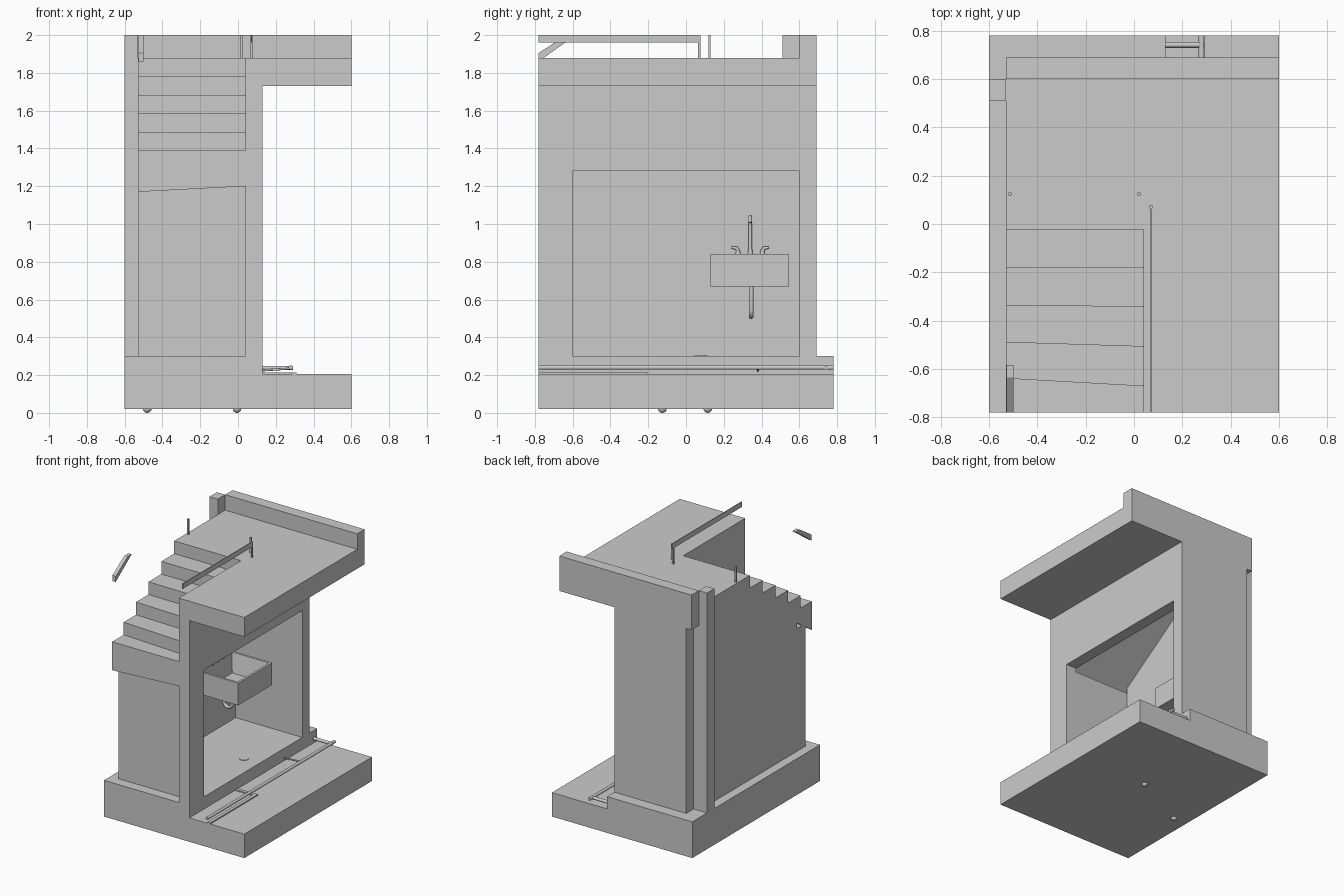
import bpy, bmesh, math

if "Cube" in bpy.data.objects:
    bpy.data.objects.remove(bpy.data.objects["Cube"])


def finish(bm, name):
    bmesh.ops.recalc_face_normals(bm, faces=bm.faces)
    me = bpy.data.meshes.new(name)
    bm.to_mesh(me)
    bm.free()
    ob = bpy.data.objects.new(name, me)
    bpy.context.collection.objects.link(ob)
    return ob


def loft(name, a, b):
    """Solid between two matching 3D outlines."""
    bm = bmesh.new()
    va = [bm.verts.new(p) for p in a]
    vb = [bm.verts.new(p) for p in b]
    bm.faces.new(va)
    bm.faces.new(vb[::-1])
    n = len(va)
    for i in range(n):
        j = (i + 1) % n
        bm.faces.new((va[i], vb[i], vb[j], va[j]))
    return finish(bm, name)


def prism_x(name, pts, x0, x1):
    return loft(name, [(x0, y, z) for y, z in pts], [(x1, y, z) for y, z in pts])


def prism_y(name, pts, y0, y1):
    return loft(name, [(x, y0, z) for x, z in pts], [(x, y1, z) for x, z in pts])


def prism_z(name, pts, z0, z1):
    return loft(name, [(x, y, z0) for x, y in pts], [(x, y, z1) for x, y in pts])


def box(name, x0, x1, y0, y1, z0, z1):
    return prism_z(name, [(x0, y0), (x1, y0), (x1, y1), (x0, y1)], z0, z1)


def smooth(ob):
    bpy.ops.object.select_all(action='DESELECT')
    ob.select_set(True)
    bpy.context.view_layer.objects.active = ob
    bpy.ops.object.shade_smooth_by_angle(angle=math.radians(40))


def tube(name, pts, r, radii=None):
    cu = bpy.data.curves.new(name, 'CURVE')
    cu.dimensions = '3D'
    cu.bevel_depth = r
    cu.bevel_resolution = 3
    cu.use_fill_caps = True
    sp = cu.splines.new('POLY')
    sp.points.add(len(pts) - 1)
    for i, p in enumerate(pts):
        sp.points[i].co = (*p, 1)
        sp.points[i].radius = radii[i] if radii else 1
    ob = bpy.data.objects.new(name, cu)
    bpy.context.collection.objects.link(ob)
    bpy.ops.object.select_all(action='DESELECT')
    ob.select_set(True)
    bpy.context.view_layer.objects.active = ob
    bpy.ops.object.convert(target='MESH')
    smooth(bpy.context.view_layer.objects.active)


def arc_xz(cx, y, cz, r, a0, a1, n=8):
    return [(cx + r * math.cos(math.radians(a0 + (a1 - a0) * i / n)), y,
             cz + r * math.sin(math.radians(a0 + (a1 - a0) * i / n))) for i in range(n + 1)]


# ground slab with raised indoor floor
prism_y("ground_slab", [(-.6, .02), (.6, .02), (.6, .205), (.13, .205), (.13, .3), (-.6, .3)], -.78, .78)

# right wall with wide opening
bm = bmesh.new()
rings = []
for x in (.04, .13):
    for y0, y1, z0, z1 in ((-.78, .69, .205 if x > .1 else .3, 1.88), (-.6, .6, .3, 1.28)):
        rings.append([bm.verts.new((x, y, z)) for y, z in ((y0, z0), (y1, z0), (y1, z1), (y0, z1))])
for a, b in ((0, 1), (2, 3), (0, 2), (1, 3)):
    for i in range(4):
        j = (i + 1) % 4
        bm.faces.new((rings[a][i], rings[a][j], rings[b][j], rings[b][i]))
finish(bm, "opening_wall")

# remaining walls; the left one follows the stair soffit
box("back_wall", -.485, .04, .6, .69, .3, 1.73)
box("front_wall", -.53, .04, -.70, -.6, .3, 1.25)
prism_x("left_wall", [(-.6, .3), (.6, .3), (.6, 1.73), (.05, 1.73), (-.6, 1.3)], -.53, -.44)
box("corner_column", -.6, -.53, .51, .6, .3, 2.0)

# upper floor: landing, overhang and rear parapet
prism_z("upper_floor", [(.13, -.78), (.6, -.78), (.6, .69), (-.53, .69), (-.53, .06), (.13, .06)], 1.73, 1.88)
box("rear_parapet", -.53, .6, .6, .69, 1.88, 2.0)

# slightly fanned staircase with sloping soffit
heights = [1.39, 1.488, 1.586, 1.684, 1.782, 1.88]


def stair_side(x, risers, low):
    pts = [(x, risers[0], low)]
    for i, y in enumerate(risers):
        if i:
            pts.append((x, y, heights[i - 1]))
        pts.append((x, y, heights[i]))
    return pts + [(x, .06, 1.88), (x, .06, 1.73)]


loft("staircase", stair_side(-.53, [-.78, -.64, -.49, -.337, -.18, -.022], 1.17),
     stair_side(.04, [-.78, -.672, -.508, -.343, -.18, -.022], 1.2))

# railings cut off by the model's top
box("guard_rail", .068, .074, -.78, .07, 1.96, 2.0)
for i, (x, y) in enumerate(((.071, .07), (.02, .125), (-.513, .125))):
    box(f"rail_post_{i}", x - .006, x + .006, y - .006, y + .006, 1.88, 2.0)
prism_x("stair_handrail", [(-.78, 1.86), (-.78, 1.905), (-.635, 2.0), (-.585, 2.0)], -.528, -.5)

# hollow sink
bm = bmesh.new()
bmesh.ops.create_cube(bm, size=1)
for v in bm.verts:
    v.co = (-.265 + v.co.x * .35, .338 + v.co.y * .416, .754 + v.co.z * .172)
top = max(bm.faces, key=lambda f: f.calc_center_median().z)
bmesh.ops.inset_region(bm, faces=[top], thickness=.025)
r = bmesh.ops.extrude_discrete_faces(bm, faces=[top])
f = r['faces'][0]
c = f.calc_center_median()
for v in f.verts:
    v.co = (c.x + (v.co.x - c.x) * .85, c.y + (v.co.y - c.y) * .85, v.co.z - .145)
finish(bm, "sink_basin")

# faucet, taps and drain trap
neck = [(-.415, .34, .84), (-.415, .34, .875), (-.415, .34, .98)] + arc_xz(-.375, .34, 1.0, .04, 180, 10)
tube("faucet_spout", neck, .009, [1.6, 1.1] + [1] * (len(neck) - 2))
for s in (-1, 1):
    y = .34 + s * .065
    tube(f"tap_{'left' if s < 0 else 'right'}",
         [(-.415, y, .84), (-.415, y, .86), (-.415, y + s * .008, .872), (-.415, y + s * .034, .876)],
         .011, [1.4, .9, .9, .5])
tube("sink_trap", [(-.29, .345, .68)] + arc_xz(-.325, .345, .545, .035, 0, -180)
     + [(-.36, .345, .58), (-.375, .345, .595), (-.445, .345, .595)], .013)

# outdoor pipes lying on the slab
tube("long_pipe", [(.28, -.78, .24), (.28, .78, .24)], .012)
tube("rear_pipe", [(.125, .742, .238), (.29, .742, .238)], .012)
tube("middle_pipe", [(.125, .38, .225), (.28, .38, .235)], .006)
box("floor_strip_long", .285, .31, -.78, -.2, .203, .214)
box("floor_strip_short", .13, .285, -.225, -.2, .203, .214)

# floor drain and drain outlets under the slab
for i, (x, y) in enumerate(((-.005, .115), (-.48, -.125))):
    bm = bmesh.new()
    bmesh.ops.create_uvsphere(bm, u_segments=16, v_segments=10, radius=.023)
    ob = finish(bm, f"drain_outlet_{i}")
    ob.location = (x, y, .023)
    smooth(ob)
bm = bmesh.new()
bmesh.ops.create_cone(bm, cap_ends=True, segments=20, radius1=.035, radius2=.035, depth=.006)
finish(bm, "floor_drain").location = (-.005, .08, .3)
